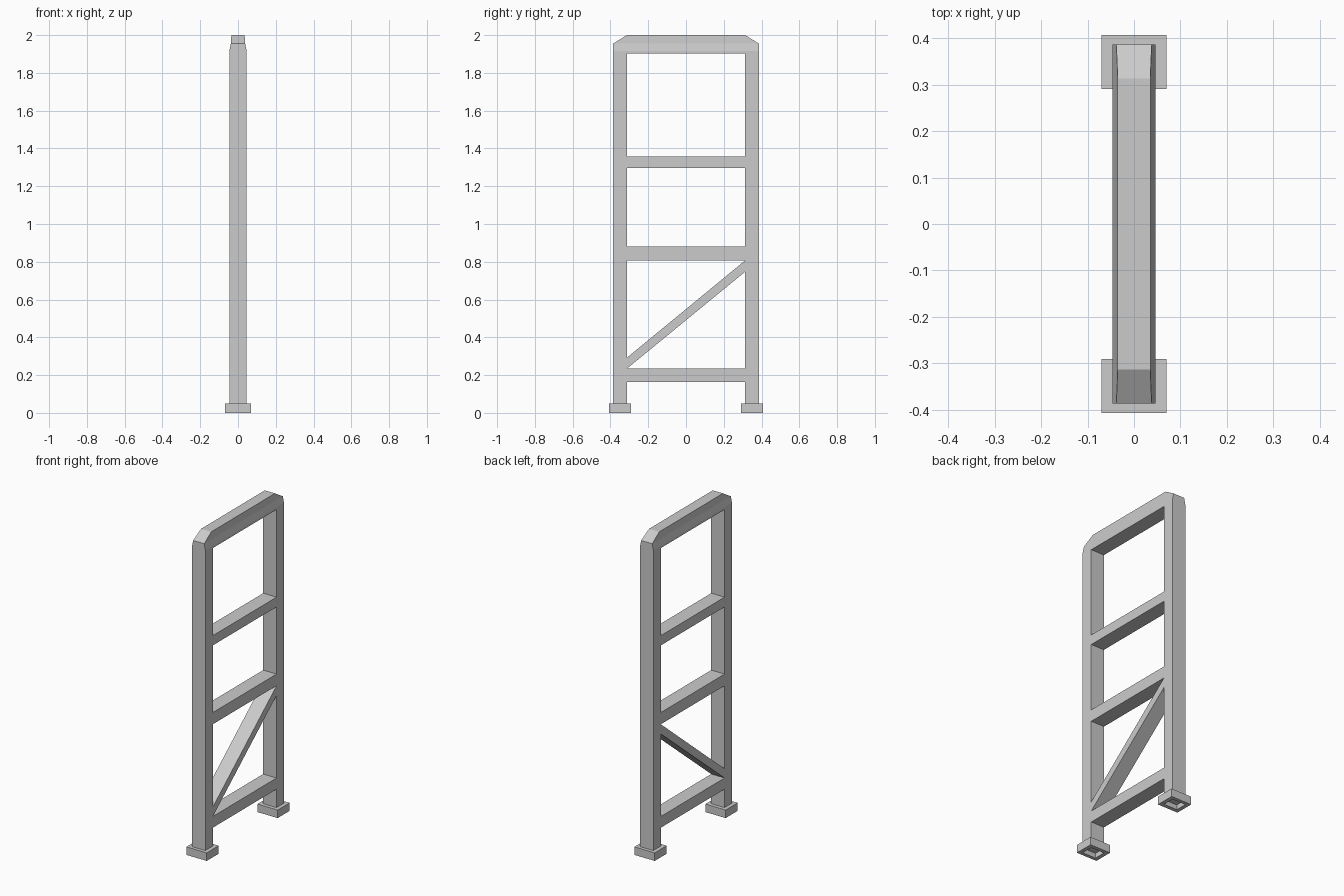
import bpy, bmesh

if "Cube" in bpy.data.objects:
    bpy.data.objects.remove(bpy.data.objects["Cube"])

HX, YI, YO = 0.046, 0.313, 0.386   # half depth, post inner and outer y


def make_object(name, bm):
    bmesh.ops.recalc_face_normals(bm, faces=bm.faces)
    me = bpy.data.meshes.new(name)
    bm.to_mesh(me)
    bm.free()
    ob = bpy.data.objects.new(name, me)
    bpy.context.collection.objects.link(ob)
    return ob


def rect(bm, hx, y0, y1, z):
    return [bm.verts.new(p) for p in
            ((-hx, y0, z), (hx, y0, z), (hx, y1, z), (-hx, y1, z))]


def bridge(bm, a, b):
    n = len(a)
    for i in range(n):
        j = (i + 1) % n
        bm.faces.new((a[i], a[j], b[j], b[i]))


# solid panel with a tapered, chamfered crown
bm = bmesh.new()
rings = [rect(bm, hx, -y, y, z) for hx, y, z in
         ((HX, YO, 0.03), (HX, YO, 1.915), (0.038, YO, 1.955), (0.035, YI, 2.0))]
for a, b in zip(rings, rings[1:]):
    bridge(bm, a, b)
bm.faces.new(rings[0])
bm.faces.new(rings[-1])
frame = make_object("ladder_frame", bm)

# openings that leave posts, rungs and the diagonal brace
openings = [
    [(-YI, -0.1), (YI, -0.1), (YI, 0.164), (-YI, 0.164)],
    [(-YI, 0.234), (YI, 0.234), (YI, 0.747)],
    [(-YI, 0.292), (YI, 0.807), (-YI, 0.807)],
    [(-YI, 0.88), (YI, 0.88), (YI, 1.297), (-YI, 1.297)],
    [(-YI, 1.358), (YI, 1.358), (YI, 1.902), (-YI, 1.902)],
]
for k, prof in enumerate(openings):
    bm = bmesh.new()
    a = [bm.verts.new((-0.2, y, z)) for y, z in prof]
    b = [bm.verts.new((0.2, y, z)) for y, z in prof]
    bm.faces.new(a)
    bm.faces.new(b)
    bridge(bm, a, b)
    cutter = make_object(f"opening_cutter_{k}", bm)
    cutter.hide_render = True
    cutter.hide_set(True)
    mod = frame.modifiers.new(f"opening_{k}", 'BOOLEAN')
    mod.operation = 'DIFFERENCE'
    mod.solver = 'EXACT'
    mod.object = cutter

# open collars around the post bottoms
for name, s in (("front_foot", -1), ("back_foot", 1)):
    bm = bmesh.new()
    loops = [rect(bm, hx, s * y0, s * y1, z) for hx, y0, y1, z in
             ((0.07, 0.29, 0.407, 0), (0.07, 0.29, 0.407, 0.05),
              (HX, YI, YO, 0.05), (HX, YI, YO, 0))]
    for i in range(4):
        bridge(bm, loops[i], loops[(i + 1) % 4])
    make_object(name, bm)
